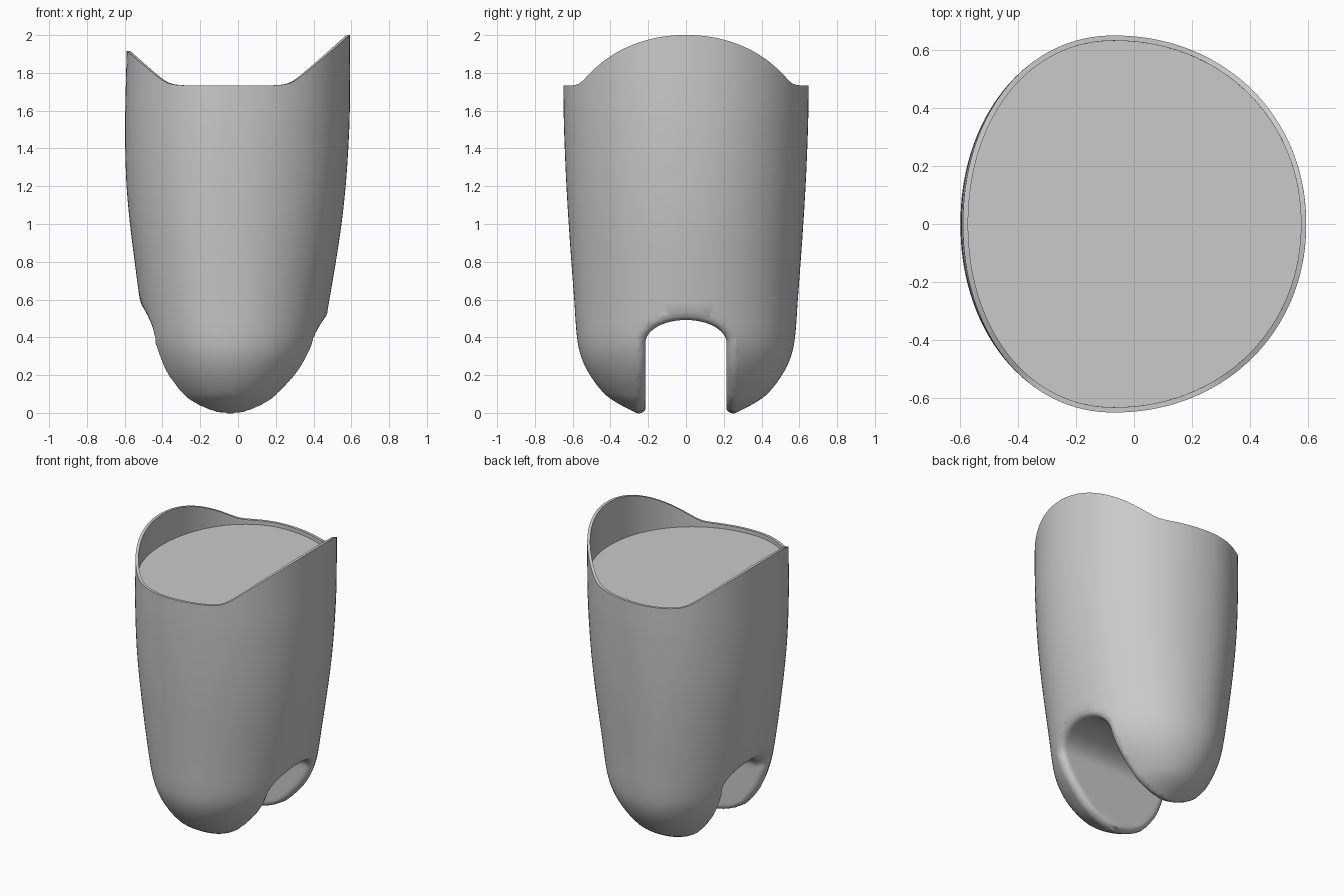
import bpy, bmesh, math
from mathutils import Vector

cube = bpy.data.objects.get("Cube")
if cube:
    bpy.data.objects.remove(cube, do_unlink=True)

# Shell cross-sections: height, left-hand x, right-hand x, half depth
KEYS = [(-.04, -.13, .05, .17), (0, -.215, .13, .262), (.05, -.295, .21, .36),
        (.1, -.345, .263, .43), (.2, -.413, .35, .508), (.3, -.456, .412, .556),
        (.4, -.485, .448, .577), (.6, -.52, .484, .592), (.8, -.547, .518, .607),
        (1.0, -.572, .548, .621), (1.2, -.59, .57, .633), (1.4, -.597, .584, .642),
        (1.6, -.597, .592, .648), (2.0, -.587, .593, .65)]
SEGS = 128
WALL = .018
FLOOR_Z = 1.706
FULL = 2.07  # roundness exponent of the cross-section


def section(z):
    """Centre x, negative-side radius, positive-side radius, half depth at z."""
    z = min(max(z, KEYS[0][0]), KEYS[-1][0])
    i = max(k for k in range(len(KEYS) - 1) if KEYS[k][0] <= z)
    a, b = KEYS[i], KEYS[i + 1]
    p, n = KEYS[max(i - 1, 0)], KEYS[min(i + 2, len(KEYS) - 1)]
    h = b[0] - a[0]
    t = (z - a[0]) / h
    vals = []
    for c in (1, 2, 3):
        m0 = (b[c] - p[c]) / (b[0] - p[0]) * h
        m1 = (n[c] - a[c]) / (n[0] - a[0]) * h
        vals.append((2*t**3 - 3*t*t + 1) * a[c] + (t**3 - 2*t*t + t) * m0
                    + (3*t*t - 2*t**3) * b[c] + (t**3 - t*t) * m1)
    xc = -.04 - .03 * min(max(z / .8, 0), 1)
    return xc, xc - vals[0], vals[1] - xc, vals[2]


def ring_point(angle, z, inset=0.0):
    xc, rn, rp, ry = section(z)
    c, s = math.cos(angle), math.sin(angle)
    k = (abs(c) ** FULL + abs(s) ** FULL) ** (-1 / FULL)
    return Vector((xc + ((rp if c > 0 else rn) - inset) * c * k,
                   (ry - inset) * s * k, z))


def rim_height(x):
    """Flat rim at front and back, swept up to a peak on each side."""
    def hinge(u):
        return .5 * (u + math.sqrt(u * u + .0016))
    return 1.73 + .865 * hinge(x - .282) + .85 * hinge(-.375 - x)


def depth_inside(x, y, z):
    """Approximate distance from a point to the shell surface."""
    def q(x, y, z):
        xc, rn, rp, ry = section(z)
        u = abs(x - xc) / (rp if x > xc else rn)
        return 1 - (u ** FULL + abs(y / ry) ** FULL) ** (1 / FULL)
    e = .004
    grad = Vector([(q(x + a, y + b, z + c) - q(x - a, y - b, z - c)) / (2 * e)
                   for a, b, c in ((e, 0, 0), (0, e, 0), (0, 0, e))])
    return min(q(x, y, z) / max(grad.length, .5), z + .04)


def loft(name, rows):
    """Bridge equal closed loops and cap both ends."""
    bm = bmesh.new()
    loops = [[bm.verts.new(p) for p in row] for row in rows]
    n = len(rows[0])
    for a, b in zip(loops, loops[1:]):
        for i in range(n):
            j = (i + 1) % n
            bm.faces.new((a[i], a[j], b[j], b[i]))
    bm.faces.new(loops[0][::-1])
    bm.faces.new(loops[-1])
    bmesh.ops.recalc_face_normals(bm, faces=bm.faces)
    mesh = bpy.data.meshes.new(name)
    bm.to_mesh(mesh)
    bm.free()
    obj = bpy.data.objects.new(name, mesh)
    bpy.context.collection.objects.link(obj)
    return obj


# Shell: tapered body, raised rim, thin lip and recessed flat floor
angles = [2 * math.pi * i / SEGS for i in range(SEGS)]
heights = [-.04 + .0125 * i for i in range(20)] + [.22 + .02 * i for i in range(12)]
heights += [.5 + .08 * i for i in range(10)]
rows = [[ring_point(a, z) for a in angles] for z in heights]
rims = [rim_height(ring_point(a, 1.78).x) for a in angles]
for k in range(1, 9):
    rows.append([ring_point(a, 1.22 + (h - 1.22) * k / 8) for a, h in zip(angles, rims)])
rows.append([ring_point(a, h, WALL) for a, h in zip(angles, rims)])
rows.append([ring_point(a, FLOOR_Z, WALL) for a in angles])
socket = loft("socket_shell", rows)

# Slot cutter: arch profile of points and outward normals
HALF, SPRING, RISE = .215, .37, .122
side = [-.15, -.08] + [-.05 + .01 * i for i in range(20)] + [.17 + .025 * i for i in range(8)]
arch = [(HALF, z, 1, 0) for z in side]
for i in range(25):
    a = math.pi * i / 24
    nrm = Vector((math.cos(a) / HALF, math.sin(a) / RISE)).normalized()
    arch.append((HALF * math.cos(a), SPRING + RISE * math.sin(a), nrm.x, nrm.y))
arch += [(-HALF, z, -1, 0) for z in reversed(side)]


def slot_point(x, y, z, ny, nz, negative):
    """Move a slot wall point outward onto a round edge tangent to wall and shell."""
    r = .055 + (.06 if negative else -.018) * nz

    def outside(off):
        d = depth_inside(x, y + ny * off, z + nz * off)
        return max(r - off, 0) ** 2 + max(r - d, 0) ** 2 > r * r

    off, step = 0, r / 10
    while off < r and outside(off):
        off += step
    if off >= r:
        off = 1.1 * r
    elif off > 0:
        lo = off - step
        for _ in range(6):
            mid = .5 * (lo + off)
            if outside(mid):
                lo = mid
            else:
                off = mid
    return Vector((x, y + ny * off, z + nz * off))


FRACTIONS = [.3, .6, .7, .75, .79, .82, .85, .88, .9, .92, .94, .955, .97, .98, .99, 1,
             1.01, 1.02, 1.04, 1.06, 1.1]
columns = [(-1, None)] + [(-1, f) for f in reversed(FRACTIONS)] + [(1, 0)]
columns += [(1, f) for f in FRACTIONS] + [(1, None)]
rows = []
for sign, f in columns:
    row = []
    for y, z, ny, nz in arch:
        xc, rn, rp, ry = section(z)
        reach = (rp if sign > 0 else rn) * math.sqrt(max(1 - (y / ry) ** 2, .02))
        x = sign * .9 if f is None else xc + sign * reach * f
        row.append(slot_point(x, y, z, ny, nz, sign < 0))
    rows.append(row)
cutter = loft("slot_cutter", rows)
cutter.hide_render = True

# Cut the slot, then discard the cutter
cut = socket.modifiers.new("slot", 'BOOLEAN')
cut.operation = 'DIFFERENCE'
cut.solver = 'EXACT'
cut.object = cutter
bpy.context.view_layer.objects.active = socket
for o in bpy.context.selected_objects:
    o.select_set(False)
socket.select_set(True)
bpy.ops.object.modifier_apply(modifier=cut.name)
bpy.data.objects.remove(cutter, do_unlink=True)

# Single plain grey
grey = bpy.data.materials.new("plain_grey")
grey.use_nodes = True
colour = (.59, .59, .59, 1)
grey.diffuse_color = colour
grey.node_tree.nodes["Principled BSDF"].inputs["Base Color"].default_value = colour
socket.data.materials.clear()
socket.data.materials.append(grey)
bpy.ops.object.shade_smooth_by_angle(angle=math.radians(40))
